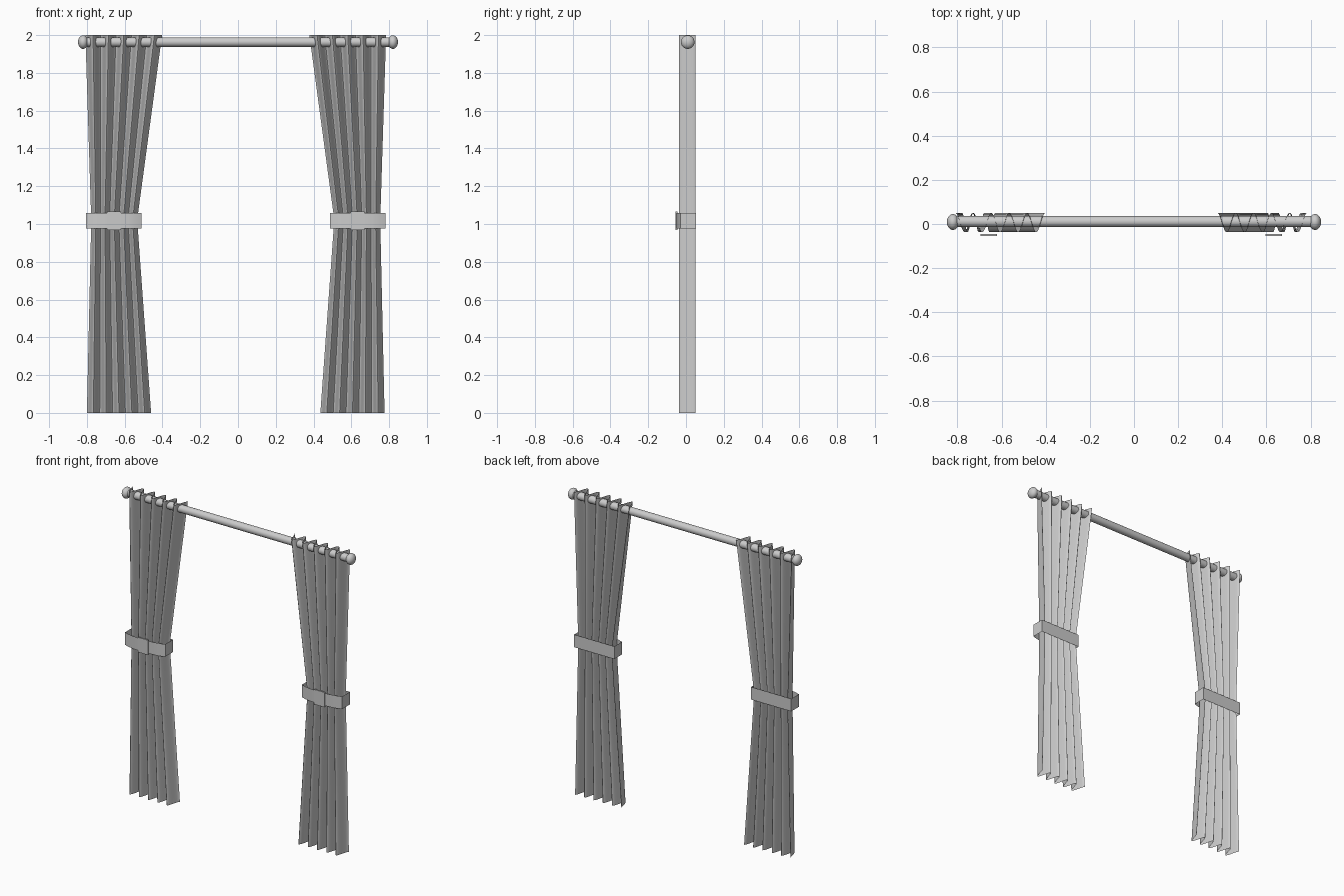
import bpy, bmesh, math

if "Cube" in bpy.data.objects:
    bpy.data.objects.remove(bpy.data.objects["Cube"])

MID = -0.012          # the two curtains mirror about this x
PLEATS, STEPS = 5, 14


def finish(name, bm, angle=60):
    me = bpy.data.meshes.new(name)
    bmesh.ops.recalc_face_normals(bm, faces=bm.faces)
    bm.to_mesh(me)
    bm.free()
    ob = bpy.data.objects.new(name, me)
    bpy.context.collection.objects.link(ob)
    bpy.ops.object.select_all(action='DESELECT')
    ob.select_set(True)
    bpy.context.view_layer.objects.active = ob
    bpy.ops.object.shade_smooth_by_angle(angle=math.radians(angle))
    return ob


def loft(name, rows, flip, closed=False):
    """Skin equal-length rows of points; flip mirrors to the other side."""
    bm = bmesh.new()
    grid = [[bm.verts.new((2 * MID - x if flip else x, y, z)) for x, y, z in r] for r in rows]
    n = len(grid[0])
    for a, b in zip(grid, grid[1:]):
        for i in range(n if closed else n - 1):
            j = (i + 1) % n
            bm.faces.new((a[i], a[j], b[j], b[i]))
    return finish(name, bm)


def curtain_row(x0, x1, z):
    n = PLEATS * STEPS
    return [(x0 + (x1 - x0) * i / n,
             0.0065 + 0.0435 * math.cos(2 * math.pi * i / STEPS), z) for i in range(n + 1)]


# outer x, inner x and height of the gathered cloth
LEVELS = [(-0.80, -0.46, 0), (-0.778, -0.53, 0.97), (-0.778, -0.53, 1.05), (-0.808, -0.402, 2.0)]
# tieback loop seen from above
LOOP = [(-0.806, 0.052), (-0.806, -0.028), (-0.775, -0.039), (-0.735, -0.046), (-0.695, -0.049),
        (-0.62, -0.049), (-0.58, -0.046), (-0.54, -0.039), (-0.512, -0.028), (-0.512, 0.052)]

for side, flip in (("left", False), ("right", True)):
    # pleated cloth
    loft(side + "_curtain", [curtain_row(*l) for l in LEVELS], flip)
    # tieback strap
    loft(side + "_tieback", [[(x, y, z) for x, y in LOOP] for z in (0.975, 1.058)], flip, True)
    # front plate of the tieback
    bm = bmesh.new()
    bmesh.ops.create_cube(bm, size=1)
    cx = -0.657
    for v in bm.verts:
        v.co = ((2 * MID - cx if flip else cx) + v.co.x * 0.075,
                -0.050 + v.co.y * 0.01, 1.016 + v.co.z * 0.098)
    finish(side + "_tieback_plate", bm, 30)

# rod
bpy.ops.mesh.primitive_cylinder_add(vertices=32, radius=0.025, depth=1.62,
                                    location=(0, 0.011, 1.963), rotation=(0, math.pi / 2, 0))
bpy.context.object.name = "rod"
bpy.ops.object.shade_smooth_by_angle()

# flattened ball finials
for side, s in (("left", -1), ("right", 1)):
    bpy.ops.mesh.primitive_uv_sphere_add(segments=32, ring_count=16, radius=1,
                                         location=(s * 0.82, 0.009, 1.963))
    ob = bpy.context.object
    ob.name = side + "_finial"
    ob.scale = (0.027, 0.036, 0.036)
    bpy.ops.object.shade_smooth()
